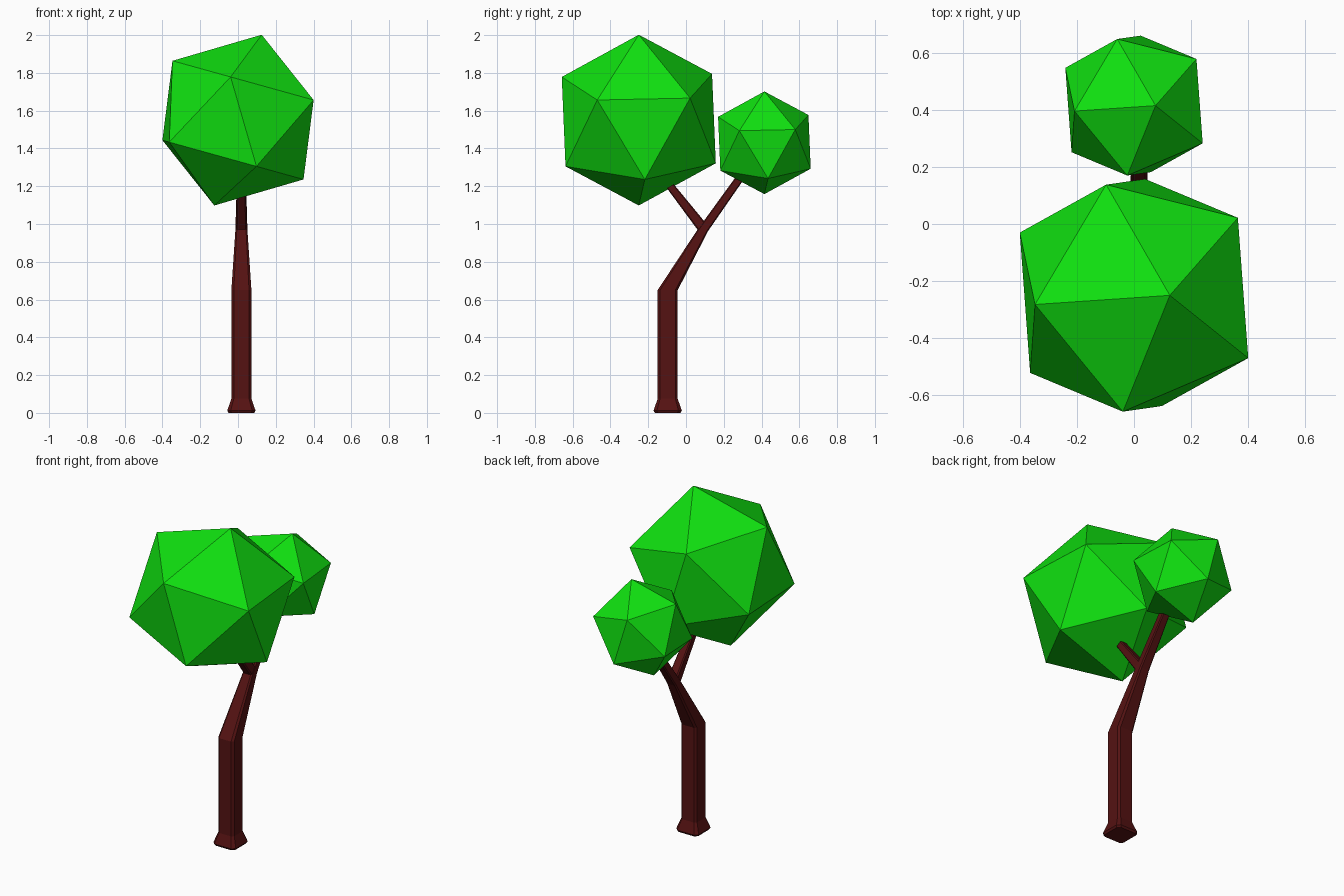
import bpy, bmesh
from math import sin, cos, radians
from mathutils import Matrix, Vector

if "Cube" in bpy.data.objects:
    bpy.data.objects.remove(bpy.data.objects["Cube"])


def material(name, rgb):
    mat = bpy.data.materials.new(name)
    mat.diffuse_color = (*rgb, 1)
    mat.use_nodes = True
    mat.node_tree.nodes["Principled BSDF"].inputs["Base Color"].default_value = mat.diffuse_color
    return mat


LEAF = material("leaf_green", (0.005, 0.75, 0.005))
BARK = material("bark_brown", (0.09, 0.006, 0.006))


def add_object(name, bm, mat):
    bmesh.ops.recalc_face_normals(bm, faces=bm.faces)
    mesh = bpy.data.meshes.new(name)
    bm.to_mesh(mesh)
    bm.free()
    mesh.materials.append(mat)
    obj = bpy.data.objects.new(name, mesh)
    bpy.context.collection.objects.link(obj)
    return obj


# Foliage: tilted icosahedra sharing one orientation
pole = Vector((0.125, 0.0, 0.45)).normalized()
side = Vector((0.4, -0.22, 0.105))
side = (side - pole * side.dot(pole)).normalized()
TILT = Matrix((side, pole.cross(side), pole)).transposed().to_4x4()


def foliage(name, centre, radius):
    bm = bmesh.new()
    bmesh.ops.create_icosphere(bm, subdivisions=1, radius=radius,
                               matrix=Matrix.Translation(centre) @ TILT)
    add_object(name, bm, LEAF)


foliage("large_foliage", (0, -0.25, 1.55), 0.469)
foliage("small_foliage", (0, 0.415, 1.43), 0.282)

# Wood: chamfered square sections lofted along a bent path
TRUNK_X = 0.018


def limb(name, sections, chamfer=0.12):
    """Each section is (y, z, half width x, half width y, tilt in degrees)."""
    k = 1 - 2 * chamfer
    outline = [(1, -k), (1, k), (k, 1), (-k, 1), (-1, k), (-1, -k), (-k, -1), (k, -1)]
    bm = bmesh.new()
    rings = []
    for y, z, hx, hy, tilt in sections:
        t = radians(tilt)
        rings.append([bm.verts.new((TRUNK_X + u * hx, y + v * hy * cos(t), z + v * hy * sin(t)))
                      for u, v in outline])
    n = len(outline)
    for a, b in zip(rings, rings[1:]):
        for i in range(n):
            j = (i + 1) % n
            bm.faces.new((a[i], a[j], b[j], b[i]))
    bm.faces.new(rings[0])
    bm.faces.new(rings[-1])
    add_object(name, bm, BARK)


# Flared foot, upright trunk, leaning neck and rear branch
limb("trunk_and_rear_branch", [
    (-0.097, 0.0, 0.068, 0.068, 0),
    (-0.097, 0.012, 0.075, 0.075, 0),
    (-0.097, 0.075, 0.053, 0.053, 0),
    (-0.097, 0.65, 0.053, 0.053, 0),
    (0.088, 0.965, 0.032, 0.029, -5),
    (0.278, 1.233, 0.024, 0.022, -22),
])

# Short front branch
limb("front_branch", [
    (0.095, 0.972, 0.03, 0.029, 30),
    (-0.083, 1.2, 0.023, 0.021, 30),
])
